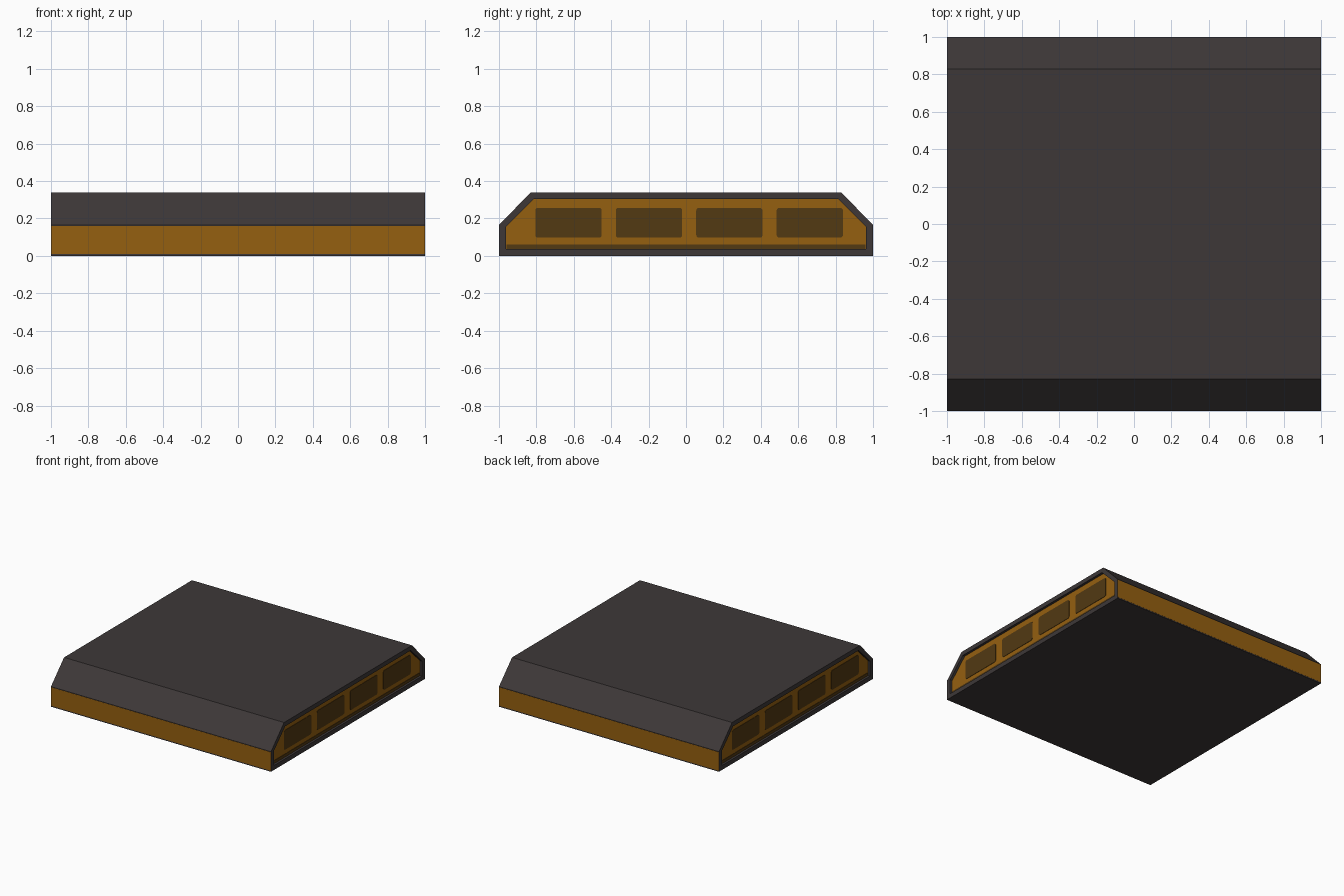
import bpy, bmesh, math

if "Cube" in bpy.data.objects:
    bpy.data.objects.remove(bpy.data.objects["Cube"])

def material(name, rgb):
    m = bpy.data.materials.new(name)
    m.diffuse_color = (*rgb, 1)
    m.use_nodes = True
    m.node_tree.nodes["Principled BSDF"].inputs["Base Color"].default_value = m.diffuse_color
    return m

DARK = material("dark grey", (0.047, 0.039, 0.039))
ORANGE = material("amber", (0.30, 0.115, 0.005))
BROWN = material("dark brown", (0.085, 0.041, 0.006))

OUTER = [(-1, 0), (1, 0), (1, 0.165), (0.83, 0.34), (-0.83, 0.34), (-1, 0.165)]
INNER = [(-0.962, 0.037), (0.962, 0.037), (0.962, 0.157), (0.815, 0.304),
         (-0.815, 0.304), (-0.962, 0.157)]
RECESS = 0.02

def finish(name, bm, mats):
    me = bpy.data.meshes.new(name)
    bmesh.ops.recalc_face_normals(bm, faces=bm.faces)
    bm.to_mesh(me)
    bm.free()
    for m in mats:
        me.materials.append(m)
    ob = bpy.data.objects.new(name, me)
    bpy.context.collection.objects.link(ob)
    return ob

def ring(bm, pts, x):
    return [bm.verts.new((x, y, z)) for y, z in pts]

def bridge(bm, a, b, mat=0):
    n = len(a)
    for i in range(n):
        bm.faces.new((a[i], a[(i + 1) % n], b[(i + 1) % n], b[i])).material_index = mat

# Body: extruded profile with a framed, recessed panel at each end
bm = bmesh.new()
outer = [ring(bm, OUTER, s) for s in (-1, 1)]
bridge(bm, *outer)
for s, out in zip((-1, 1), outer):
    lip = ring(bm, INNER, s)
    deep = ring(bm, INNER, s * (1 - RECESS))
    bridge(bm, out, lip)
    bridge(bm, lip, deep)
    bm.faces.new(deep).material_index = 1
body = finish("body", bm, [DARK, ORANGE])

# Amber bands on the front and back walls
for s, name in ((-1, "front_band"), (1, "back_band")):
    bm = bmesh.new()
    bmesh.ops.create_cube(bm, size=1)
    for v in bm.verts:
        v.co = (v.co.x * 2, s * 0.9995 + v.co.y * 0.003, 0.085 + v.co.z * 0.152)
    finish(name, bm, [ORANGE])

def rounded_rect(cy, cz, w, h, r, steps=3):
    pts = []
    for k, (sy, sz) in enumerate(((1, 1), (-1, 1), (-1, -1), (1, -1))):
        for i in range(steps + 1):
            a = math.pi / 2 * (k + i / steps)
            pts.append((cy + sy * (w / 2 - r) + r * math.cos(a),
                        cz + sz * (h / 2 - r) + r * math.sin(a)))
    return pts

def plate(name, pts, side, mat):
    # Thin plate on an end panel; the left end is the right end turned half round
    bm = bmesh.new()
    pts = [(y * side, z) for y, z in pts]
    a = ring(bm, pts, side * (1 - RECESS - 0.002))
    b = ring(bm, pts, side * (1 - RECESS + 0.003))
    bridge(bm, a, b)
    bm.faces.new(a)
    bm.faces.new(b)
    finish(name, bm, [mat])

# Four windows and a sill strip on each end
for side, label in ((1, "right"), (-1, "left")):
    for i in range(4):
        cy = -0.628 + i * 0.430
        plate(f"{label}_window_{i + 1}", rounded_rect(cy, 0.177, 0.355, 0.16, 0.015), side, BROWN)
    plate(f"{label}_sill", [(-0.961, 0.038), (0.961, 0.038), (0.961, 0.062), (-0.961, 0.062)],
          side, BROWN)
